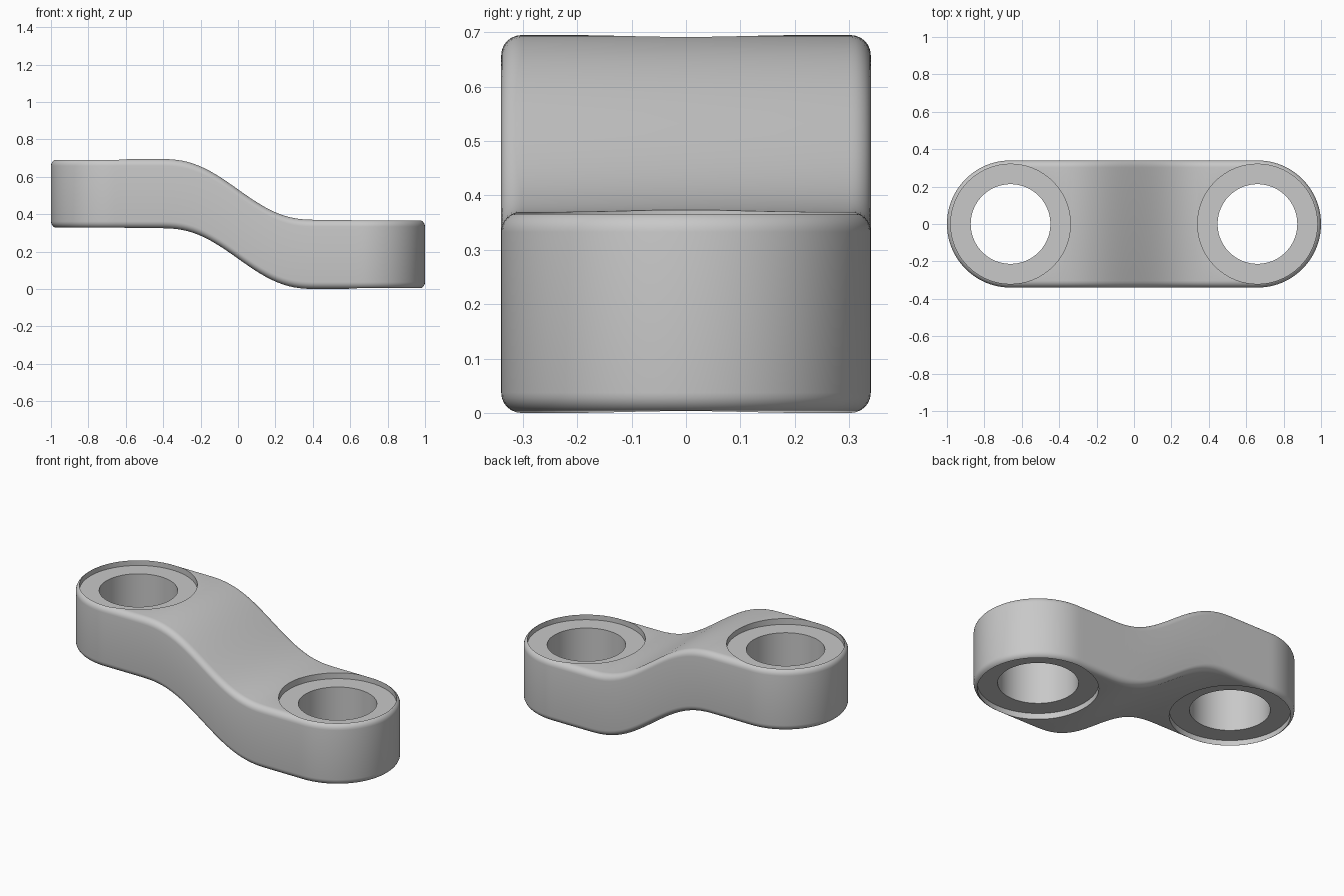
import bpy, bmesh, math

cube = bpy.data.objects.get("Cube")
if cube:
    bpy.data.objects.remove(cube, do_unlink=True)

R, CX = 0.34, 0.66            # end radius, end centre
THICK, RISE = 0.37, 0.325     # plate thickness, height step between the ends
FILLET = 0.037
BORE, RECESS, DEPTH = 0.213, 0.32, 0.035
BEND = 0.43                   # half length of the S bend

steel = bpy.data.materials.new("grey_steel")
steel.use_nodes = True
grey = (0.58, 0.58, 0.58, 1)
steel.diffuse_color = grey
steel.node_tree.nodes["Principled BSDF"].inputs["Base Color"].default_value = grey


def lift(x):
    """Height of the underside: high at -x, easing down to zero at +x."""
    t = min(max((BEND - x) / (2 * BEND), 0), 1)
    return RISE * t ** 3 * (10 - 15 * t + 6 * t * t)


def half_outline(r):
    """Front half of the stadium outline, from the -x tip to the +x tip."""
    arc, straight = 24, 44
    pts = [(-CX - r * math.cos(a), -r * math.sin(a))
           for a in (math.pi / 2 * i / arc for i in range(arc + 1))]
    pts += [(-CX + 2 * CX * i / straight, -r) for i in range(1, straight)]
    return pts + [(-x, y) for x, y in reversed(pts[:arc + 1])]


def new_object(name, bm):
    bmesh.ops.recalc_face_normals(bm, faces=bm.faces)
    mesh = bpy.data.meshes.new(name)
    bm.to_mesh(mesh)
    bm.free()
    mesh.materials.append(steel)
    obj = bpy.data.objects.new(name, mesh)
    bpy.context.collection.objects.link(obj)
    return obj


# Offset link: stacked stadium rings with rounded rims, sheared along the bend
quarter = [math.pi / 2 * i / 6 for i in range(7)]
bottom = [(FILLET * (1 - math.sin(a)), FILLET * (1 - math.cos(a))) for a in quarter]
profile = bottom + [(d, THICK - z) for d, z in reversed(bottom)]
bm = bmesh.new()
rings = []
for inset, z in profile:
    half = half_outline(R - inset)
    loop = half + [(x, -y) for x, y in reversed(half[1:-1])]
    rings.append([bm.verts.new((x, y, z + lift(x))) for x, y in loop])
n = len(rings[0])
for low, high in zip(rings, rings[1:]):
    for i in range(n):
        j = (i + 1) % n
        bm.faces.new((low[i], low[j], high[j], high[i]))
for ring in (rings[0], rings[-1]):
    for i in range(n // 2):
        corners = (ring[i], ring[i + 1], ring[(n - i - 1) % n], ring[(n - i) % n])
        bm.faces.new(list(dict.fromkeys(corners)))
link = new_object("offset_link", bm)


def cut(name, x, radius, z0, z1):
    """Remove an upright cylinder from the link."""
    b = bmesh.new()
    bmesh.ops.create_cone(b, cap_ends=True, segments=96, radius1=radius,
                          radius2=radius, depth=z1 - z0)
    bmesh.ops.translate(b, verts=b.verts, vec=(x, 0, (z0 + z1) / 2))
    cutter = new_object(name, b)
    cutter.hide_render = True
    mod = link.modifiers.new(name, 'BOOLEAN')
    mod.operation, mod.solver, mod.object = 'DIFFERENCE', 'EXACT', cutter
    bpy.context.view_layer.objects.active = link
    bpy.ops.object.modifier_apply(modifier=name)
    bpy.data.objects.remove(cutter, do_unlink=True)


# Bore and shallow recesses above and below at each end
for side, x, base in (("right", -CX, RISE), ("left", CX, 0)):
    cut(side + "_bore", x, BORE, base - 0.2, base + THICK + 0.2)
    cut(side + "_top_recess", x, RECESS, base + THICK - DEPTH, base + THICK + 0.2)
    cut(side + "_bottom_recess", x, RECESS, base - 0.2, base + DEPTH)

bpy.ops.object.select_all(action='DESELECT')
link.select_set(True)
bpy.context.view_layer.objects.active = link
bpy.ops.object.shade_smooth_by_angle(angle=math.radians(30))
